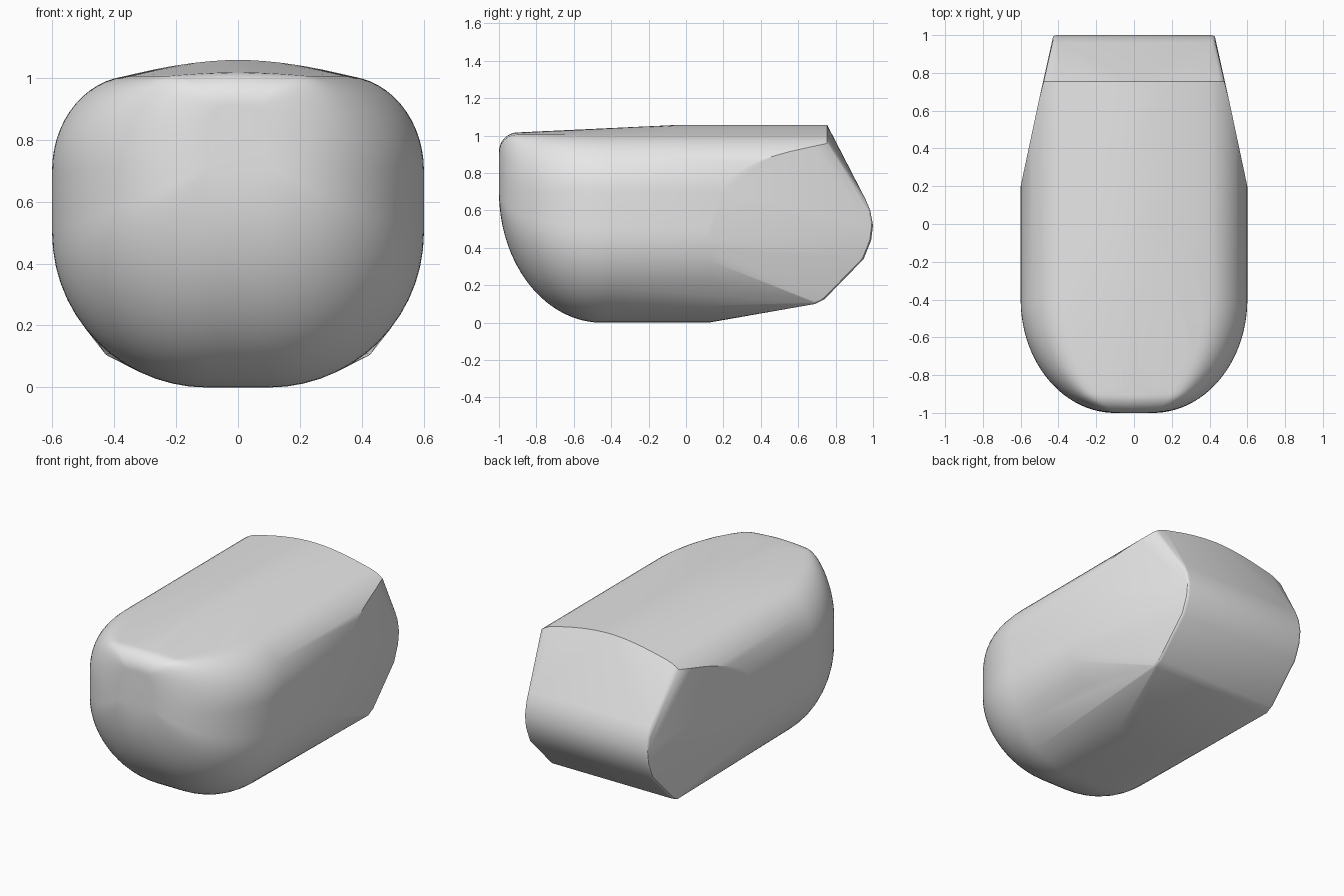
import bpy
import bmesh
from math import sin, cos, pi, sqrt

cube = bpy.data.objects.get("Cube")
if cube:
    bpy.data.objects.remove(cube, do_unlink=True)

SIDE_Z = 0.7      # height where the walls are widest
STEPS = 14


def quarter(step, count=STEPS):
    return step / count * pi / 2


def lower_half():
    """Rounded belly, from the flat bottom up to the wall."""
    return [(0.1 + 0.5 * sin(quarter(i)), 0.5 - 0.5 * cos(quarter(i)))
            for i in range(STEPS + 1)]


def upper_half():
    """Rounded shoulder, from the wall up to the edge of the roof."""
    return [(0.34 + 0.26 * cos(quarter(i)), SIDE_Z + 0.305 * sin(quarter(i)))
            for i in range(STEPS + 1)]


def roof_crown(y):
    return 0.012 + 0.04 * max(0, min(1, (y + 0.9) / 0.85))


def roof(y):
    """Gently arched roof at a station along the body."""
    return [(0.36 * i / 8, 1.005 + roof_crown(y) * (1 - (i / 8) ** 1.8))
            for i in range(9)]


def curve(distance, radius):
    return sqrt(max(0, 1 - (max(0, distance) / radius) ** 2))


points = []


def add(x, y, z):
    points.extend([(x, y, z), (-x, y, z)])


# Rounded nose: the body section shrinks towards the front
for i in range(31):
    y = -0.4 - 0.6 * sin(quarter(i, 30))
    width = (0.1 + 0.5 * curve(-0.4 - y, 0.6)) / 0.6
    belly = curve(-0.45 - y, 0.55)
    top = 1 - 0.1 * (1 - curve(-0.9 - y, 0.1)) / 0.305
    for x, z in lower_half():
        add(x * width, y, SIDE_Z - (SIDE_Z - z) * belly)
    for x, z in upper_half() + roof(y):
        add(x * width, y, SIDE_Z + (z - SIDE_Z) * top)

# Straight middle: upper part runs back until the tapering sides cut it
for x, z in lower_half():
    add(x, 0.12, z)
for x, z in upper_half() + roof(0):
    add(x, -0.05, z)
    add(x, min(0.755, 0.2 + (0.6 - x) / 0.2125), z)

# Narrow tail: a wedge profile with softened side edges
tail = [(0.755, 0.96), (0.96, 0.66), (0.985, 0.6), (1, 0.52),
        (0.99, 0.44), (0.95, 0.34), (0.74, 0.125), (0.69, 0.1)]
for y, z in tail:
    for i in range(4):
        shrink = 1 - 0.03 * (1 - cos(quarter(i, 3)))
        add(0.41 + 0.02 * sin(quarter(i, 3)),
            0.5 + (y - 0.5) * shrink, 0.55 + (z - 0.55) * shrink)

# Wrap everything in one convex skin
bm = bmesh.new()
for p in points:
    bm.verts.new(p)
bmesh.ops.remove_doubles(bm, verts=bm.verts, dist=0.002)
bmesh.ops.convex_hull(bm, input=bm.verts)
loose = [v for v in bm.verts if not v.link_faces]
bmesh.ops.delete(bm, geom=loose, context='VERTS')
bmesh.ops.recalc_face_normals(bm, faces=bm.faces)
mesh = bpy.data.meshes.new("rounded_body")
bm.to_mesh(mesh)
bm.free()

body = bpy.data.objects.new("rounded_body", mesh)
bpy.context.collection.objects.link(body)

grey = bpy.data.materials.new("plain_grey")
grey.use_nodes = True
colour = (0.8, 0.8, 0.8, 1)
grey.diffuse_color = colour
grey.node_tree.nodes["Principled BSDF"].inputs["Base Color"].default_value = colour
mesh.materials.append(grey)

bpy.ops.object.select_all(action='DESELECT')
body.select_set(True)
bpy.context.view_layer.objects.active = body
bpy.ops.object.shade_smooth_by_angle(angle=0.5)
